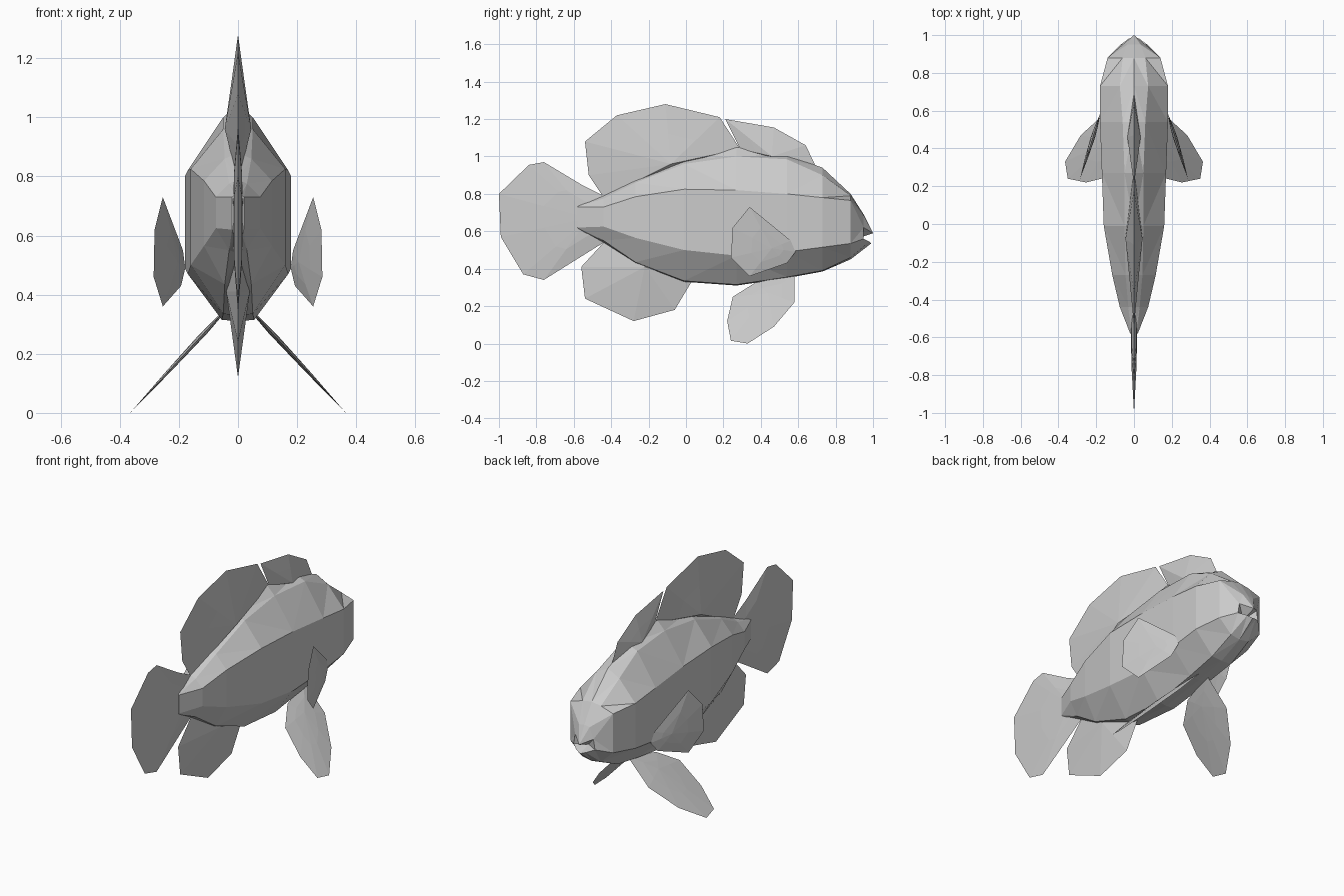
import bpy
import bmesh
from mathutils import Vector

cube = bpy.data.objects.get("Cube")
if cube:
    bpy.data.objects.remove(cube, do_unlink=True)

grey = bpy.data.materials.new("plain_grey")
grey.use_nodes = True
COLOUR = (0.6, 0.6, 0.6, 1)
grey.diffuse_color = COLOUR
grey.node_tree.nodes["Principled BSDF"].inputs["Base Color"].default_value = COLOUR


def finish(bm, name):
    bmesh.ops.remove_doubles(bm, verts=bm.verts, dist=0.0005)
    bmesh.ops.recalc_face_normals(bm, faces=bm.faces)
    mesh = bpy.data.meshes.new(name)
    bm.to_mesh(mesh)
    bm.free()
    mesh.materials.append(grey)
    obj = bpy.data.objects.new(name, mesh)
    bpy.context.collection.objects.link(obj)
    return obj


def ring(bm, half):
    """Closed ring from one half section, running from back ridge to belly."""
    other = [(-x, y, z) for x, y, z in reversed(half[1:-1])]
    return [bm.verts.new(p) for p in half + other]


# Body sections: y, top z, shoulder x z, side half-width, upper and lower crease z, belly x z, bottom z
SECTIONS = [
    (-.58, .74, .01, .738, .02, .73, .62, .01, .612, .61),
    (-.44, .79, .03, .775, .075, .73, .625, .03, .55, .54),
    (-.27, .88, .045, .86, .115, .785, .565, .045, .435, .425),
    (-.01, .99, .05, .96, .16, .825, .50, .05, .335, .33),
    (.27, 1.05, .05, 1.00, .17, .82, .47, .055, .315, .31),
    (.54, 1.01, .06, .985, .18, .80, .49, .06, .355, .35),
    (.73, .94, .075, .90, .18, .78, .515, .065, .39, .385),
    (.88, .80, .06, .79, .14, .765, .535, .06, .46, .45),
]


def make_body():
    bm = bmesh.new()
    rings = []
    for y, top, sx, sz, w, up, low, bx, bz, bottom in SECTIONS:
        rings.append(ring(bm, [(0, y, top), (sx, y, sz), (w, y, up),
                               (w, y, low), (bx, y, bz), (0, y, bottom)]))
    # Snout and jaw ring around the open mouth
    rings.append(ring(bm, [(0, .95, .69), (.035, .95, .685), (.06, .95, .62),
                           (.07, .95, .56), (.03, .98, .545), (0, .99, .535)]))
    for a, b in zip(rings, rings[1:]):
        for i in range(len(a)):
            j = (i + 1) % len(a)
            bm.faces.new((a[i], a[j], b[j], b[i]))
    bm.faces.new(rings[0])
    # Upper lip and mouth hollow
    mouth = rings[-1]
    lip = bm.verts.new((0, 1, .59))
    hollow = bm.verts.new((0, .91, .56))
    n = len(mouth)
    for i in range(n):
        j = (i + 1) % n
        upper = i < 2 or i >= n - 2
        bm.faces.new((mouth[i], mouth[j], lip if upper else hollow))
    for i in (2, n - 2):
        bm.faces.new((mouth[i], lip, hollow))
    # Facet the skin
    bmesh.ops.triangulate(bm, faces=bm.faces)
    return finish(bm, "body")


def make_fin(name, rim, root, bulge, core, place=None, side=1):
    """Thin lens-shaped fin: sharp rim, thicker middle ring, thickest at the root."""
    place = place or (lambda y, z: 0)
    bm = bmesh.new()

    def vert(p, thick):
        return bm.verts.new((side * (place(p.x, p.y) + thick), p.x, p.y))

    root = Vector(root)
    points = [Vector(p) for p in rim]
    edge = [vert(p, 0) for p in points]
    for sign in (1, -1):
        middle = [vert(p.lerp(root, .5), sign * bulge) for p in points]
        centre = vert(root, sign * core)
        for i in range(len(points)):
            j = (i + 1) % len(points)
            bm.faces.new((edge[i], edge[j], middle[j], middle[i]))
            bm.faces.new((middle[i], middle[j], centre))
    return finish(bm, name)


make_body()

# Fins on the centre line, outlined in y and z
make_fin("rear_dorsal_fin",
         [(-.44, .78), (-.52, .90), (-.54, 1.08), (-.37, 1.22), (-.11, 1.28),
          (.18, 1.21), (.29, 1.04), (-.01, .95)], (-.08, .96), .022, .045)
make_fin("front_dorsal_fin",
         [(.29, 1.04), (.21, 1.20), (.47, 1.155), (.64, 1.06), (.69, .955), (.5, .97)],
         (.46, 1.0), .018, .035)
make_fin("tail_fin",
         [(-.44, .79), (-.56, .85), (-.76, .97), (-.84, .955), (-1, .80), (-.99, .57),
          (-.87, .37), (-.76, .34), (-.44, .54), (-.38, .67)], (-.52, .67), .013, .018)
make_fin("anal_fin",
         [(-.44, .54), (-.56, .41), (-.54, .24), (-.28, .12), (-.06, .18),
          (.03, .33), (-.2, .46)], (-.22, .41), .02, .04)

# Paired fins, mirrored across the centre line
PELVIC = [(.58, .37), (.58, .22), (.47, .09), (.33, 0), (.24, .015),
          (.22, .12), (.25, .25), (.37, .325)]
PECTORAL = [(.585, .49), (.56, .55), (.34, .73), (.25, .62), (.24, .46),
            (.34, .36), (.54, .43)]
for label, side in (("left", 1), ("right", -1)):
    make_fin(label + "_pelvic_fin", PELVIC, (.44, .27), .008, .012,
             lambda y, z: .055 + (.335 - z) * .925, side)
    make_fin(label + "_pectoral_fin", PECTORAL, (.46, .51), .008, .012,
             lambda y, z: .18 + (.58 - y) * .31, side)
